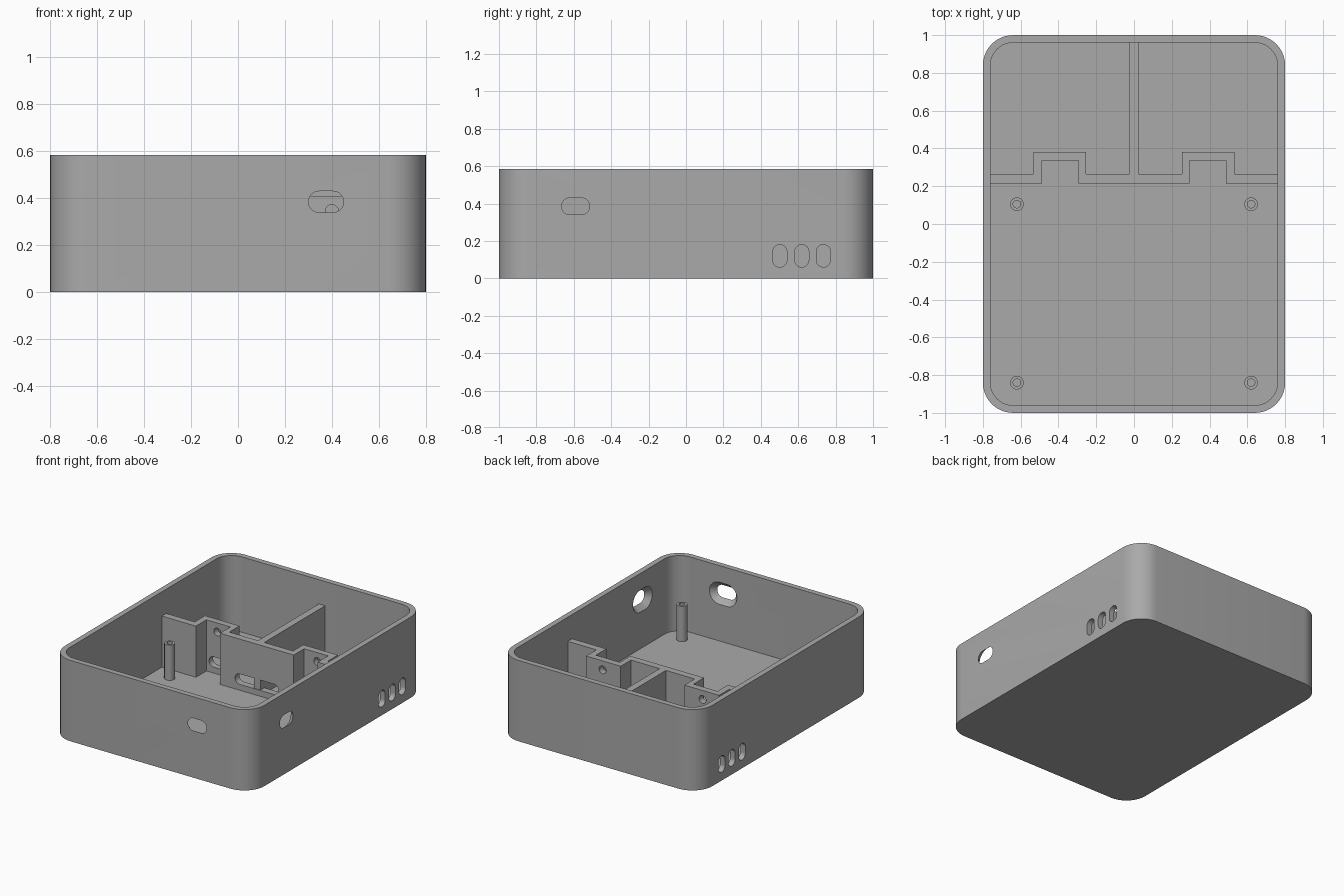
import bpy, bmesh, math

if "Cube" in bpy.data.objects:
    bpy.data.objects.remove(bpy.data.objects["Cube"])

grey = bpy.data.materials.new("plain grey")
grey.diffuse_color = (0.4, 0.4, 0.4, 1)
grey.use_nodes = True
grey.node_tree.nodes["Principled BSDF"].inputs["Base Color"].default_value = grey.diffuse_color


def rounded(w, h, r, n=10):
    """Rounded rectangle outline, centred on the origin."""
    pts = []
    for i, (sx, sy) in enumerate([(1, 1), (-1, 1), (-1, -1), (1, -1)]):
        for k in range(n + 1):
            a = math.pi / 2 * (i + k / n)
            p = (sx * (w / 2 - r) + r * math.cos(a), sy * (h / 2 - r) + r * math.sin(a))
            if not pts or math.dist(p, pts[-1]) > 1e-5:
                pts.append(p)
    if math.dist(pts[0], pts[-1]) < 1e-5:
        pts.pop()
    return pts


def place(axis, p, d):
    """Put a 2D point on the plane at depth d along an axis."""
    return {"x": (d, p[0], p[1]), "y": (p[0], d, p[1]), "z": (p[0], p[1], d)}[axis]


def loft(bm, axis, sections, at=(0, 0)):
    """Closed solid through (depth, outline) sections."""
    rings = [[bm.verts.new(place(axis, (u + at[0], v + at[1]), d)) for u, v in pts]
             for d, pts in sections]
    faces = [bm.faces.new(rings[0]), bm.faces.new(rings[-1])]
    for a, b in zip(rings, rings[1:]):
        for i in range(len(a)):
            j = (i + 1) % len(a)
            faces.append(bm.faces.new((a[i], a[j], b[j], b[i])))
    bmesh.ops.recalc_face_normals(bm, faces=faces)


def finish(name, bm):
    me = bpy.data.meshes.new(name)
    bm.to_mesh(me)
    bm.free()
    me.materials.append(grey)
    ob = bpy.data.objects.new(name, me)
    bpy.context.collection.objects.link(ob)
    return ob


def cut(ob, bm):
    """Subtract a bmesh from an object."""
    tool = finish("cutter", bm)
    tool.hide_render = True
    mod = ob.modifiers.new("cut", "BOOLEAN")
    mod.operation, mod.solver, mod.object = "DIFFERENCE", "EXACT", tool
    bpy.context.view_layer.objects.active = ob
    bpy.ops.object.modifier_apply(modifier=mod.name)
    bpy.data.objects.remove(tool)


def smooth(ob):
    bpy.ops.object.select_all(action="DESELECT")
    ob.select_set(True)
    bpy.context.view_layer.objects.active = ob
    bpy.ops.object.shade_smooth_by_angle(angle=math.radians(30))


# Open tray with rounded corners
bm = bmesh.new()
outer = rounded(1.6, 2.0, 0.16)
loft(bm, "z", [(0, outer), (0.585, outer)])
tray = finish("tray", bm)
bm = bmesh.new()
inner = rounded(1.52, 1.92, 0.12)
loft(bm, "z", [(0.04, inner), (0.7, inner)])
cut(tray, bm)

# Cable ports, flared toward the inside, and side vents
bm = bmesh.new()
port, flare = rounded(0.15, 0.09, 0.045), rounded(0.22, 0.16, 0.08)
loft(bm, "y", [(-1.05, port), (-1.0, port), (-0.96, flare), (-0.92, flare)], (0.375, 0.385))
loft(bm, "x", [(0.85, port), (0.8, port), (0.76, flare), (0.72, flare)], (-0.59, 0.385))
vent = rounded(0.075, 0.12, 0.0375)
for side in (-1, 1):
    for y in (0.502, 0.619, 0.735):
        loft(bm, "x", [(side * 0.72, vent), (side * 0.85, vent)], (y, 0.12))
cut(tray, bm)
smooth(tray)

# Stepped divider with two recesses
front = [(0.295, 0.215), (0.295, 0.335), (0.487, 0.335), (0.487, 0.215), (0.77, 0.215)]
back = [(0.77, 0.265), (0.532, 0.265), (0.532, 0.382), (0.255, 0.382), (0.255, 0.265)]
right = front + back
outline = right + [(-x, y) for x, y in reversed(right)]
bm = bmesh.new()
loft(bm, "z", [(0.03, outline), (0.41, outline)])
divider = finish("divider", bm)

# Screw holes and wire slots through the divider
bm = bmesh.new()
hole, slot, long_slot = (rounded(0.056, 0.056, 0.028), rounded(0.15, 0.075, 0.0375),
                         rounded(0.35, 0.075, 0.0375))
for x in (-0.4, 0.4):
    loft(bm, "y", [(0.31, hole), (0.41, hole)], (x, 0.345))
    loft(bm, "y", [(0.31, slot), (0.41, slot)], (x * 0.98, 0.12))
loft(bm, "y", [(0.19, long_slot), (0.29, long_slot)], (0, 0.12))
cut(divider, bm)
smooth(divider)

# Rib from the divider to the back wall
bm = bmesh.new()
rib = [(-0.025, 0.22), (0.025, 0.22), (0.025, 0.97), (-0.025, 0.97)]
loft(bm, "z", [(0.03, rib), (0.4099, rib)])
finish("rib", bm)

# Hollow screw posts
post, bore = rounded(0.072, 0.072, 0.036, 6), rounded(0.04, 0.04, 0.02, 6)
for x in (-0.62, 0.62):
    for y in (-0.84, 0.105):
        bm = bmesh.new()
        loft(bm, "z", [(0.03, post), (0.295, post), (0.295, bore), (0.1, bore)], (x, y))
        smooth(finish("screw_post", bm))
